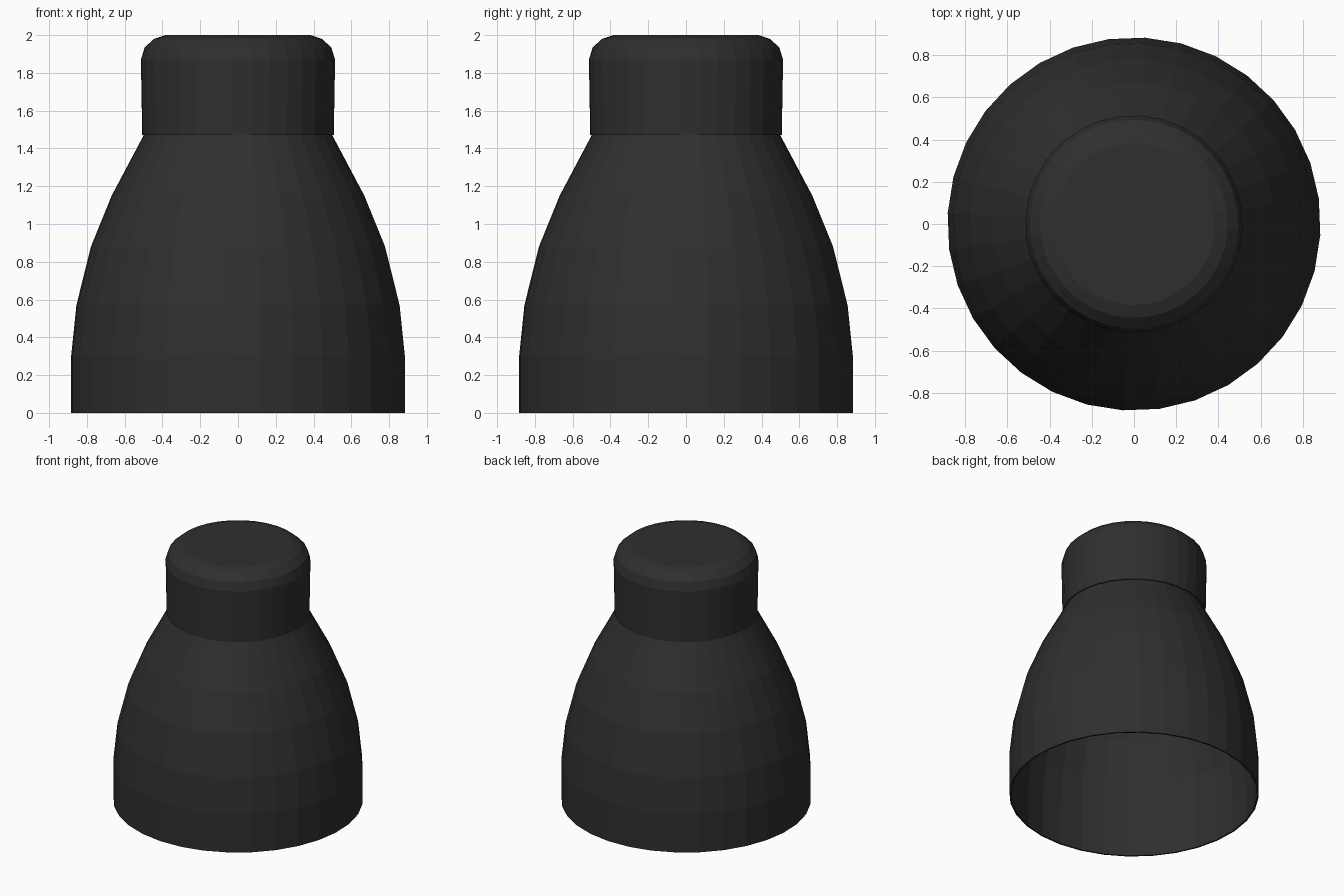
import bpy, bmesh
from math import sin, cos, radians, tau

if "Cube" in bpy.data.objects:
    bpy.data.objects.remove(bpy.data.objects["Cube"])

SIDES = 32
TURN = radians(-3.4)

mat = bpy.data.materials.new("dark_rubber")
mat.diffuse_color = (0.028, 0.028, 0.028, 1)
mat.use_nodes = True
mat.node_tree.nodes["Principled BSDF"].inputs["Base Color"].default_value = mat.diffuse_color


def lathe(name, profile, cap_end=False):
    """Spin an (r, z) profile round the z axis as a flat-shaded object."""
    bm = bmesh.new()
    rings = [[bm.verts.new((r * cos(TURN + tau * i / SIDES),
                            r * sin(TURN + tau * i / SIDES), z))
              for i in range(SIDES)] for r, z in profile]
    for a, b in zip(rings, rings[1:]):
        for i in range(SIDES):
            j = (i + 1) % SIDES
            bm.faces.new((a[i], a[j], b[j], b[i]))
    if cap_end:
        bm.faces.new(rings[-1])
    mesh = bpy.data.meshes.new(name)
    bm.to_mesh(mesh)
    bm.free()
    obj = bpy.data.objects.new(name, mesh)
    bpy.context.collection.objects.link(obj)
    mesh.materials.append(mat)
    return obj


# Hollow bell-shaped body with a thin wall, open underneath
outer = [(0.885, 0), (0.885, 0.30), (0.857, 0.57), (0.78, 0.88),
         (0.67, 1.15), (0.50, 1.47)]
wall = 0.012
inner = [(r - wall, z) for r, z in reversed(outer)]
lathe("bell_body", inner[-1:] + outer + inner)

# Rounded cap, overhanging the neck slightly
lathe("top_cap", [(0.488, 1.47), (0.508, 1.47), (0.515, 1.87), (0.495, 1.935),
                  (0.445, 1.98), (0.385, 2.0)], cap_end=True)
